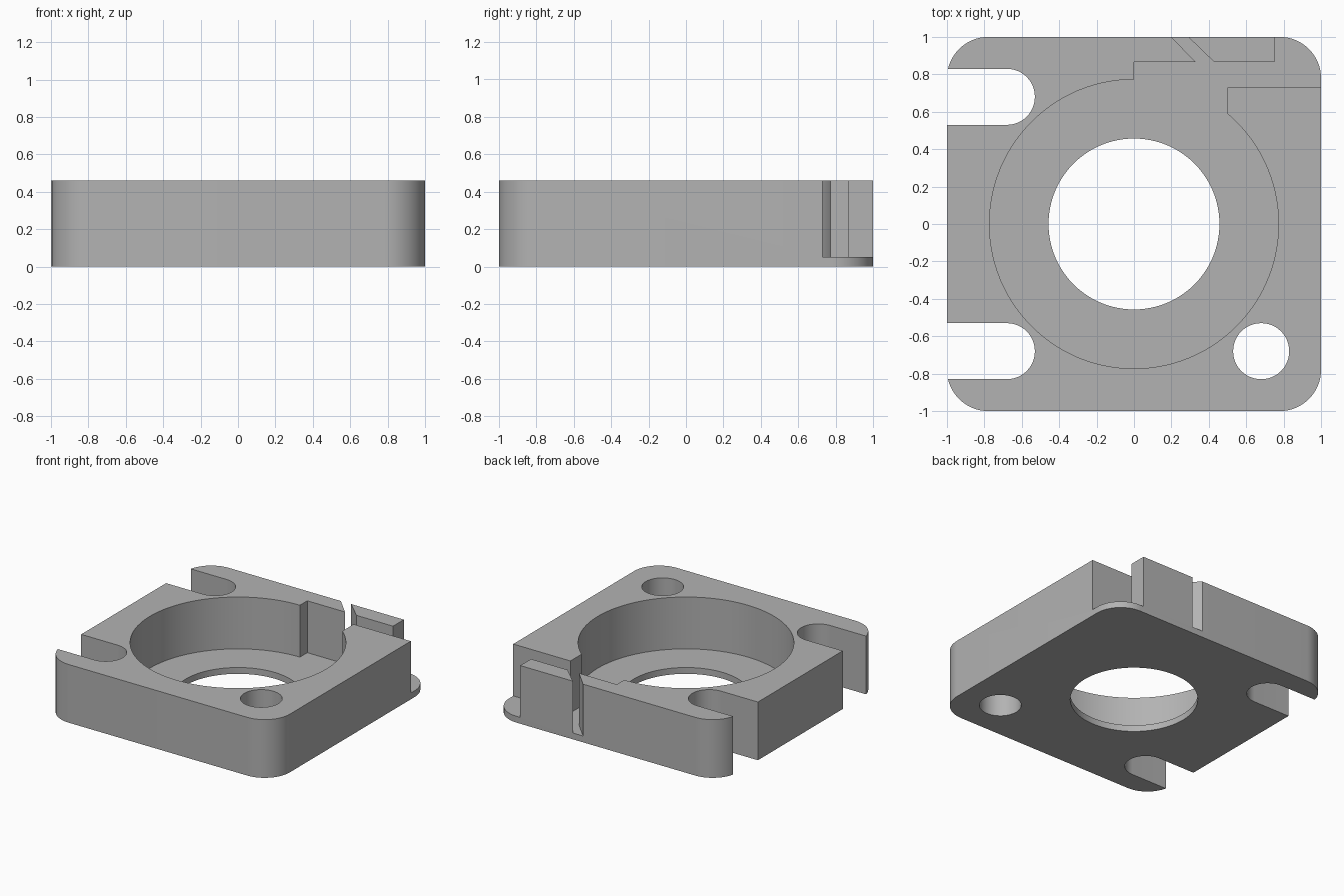
import bpy
import bmesh
from math import sin, cos, pi, radians, atan2

HEIGHT, FLOOR = 0.46, 0.05
CORNER, BORE, RECESS = 0.22, 0.457, 0.773
HOLE, OFFSET = 0.15, 0.68

if "Cube" in bpy.data.objects:
    bpy.data.objects.remove(bpy.data.objects["Cube"])

grey = bpy.data.materials.new("plain_grey")
grey.use_nodes = True
colour = (0.45, 0.45, 0.45, 1)
grey.diffuse_color = colour
grey.node_tree.nodes["Principled BSDF"].inputs["Base Color"].default_value = colour


def arc(cx, cy, r, start, end, steps):
    """Points along an arc, angles in degrees."""
    angles = [radians(start + (end - start) * i / steps) for i in range(steps + 1)]
    return [(cx + r * cos(a), cy + r * sin(a)) for a in angles]


def prism(name, outline, bottom, top):
    """Extrude a flat outline between two heights."""
    bm = bmesh.new()
    face = bm.faces.new([bm.verts.new((x, y, bottom)) for x, y in outline])
    lid = bmesh.ops.extrude_face_region(bm, geom=[face])["geom"]
    moved = [v for v in lid if isinstance(v, bmesh.types.BMVert)]
    bmesh.ops.translate(bm, verts=moved, vec=(0, 0, top - bottom))
    bmesh.ops.recalc_face_normals(bm, faces=bm.faces)
    mesh = bpy.data.meshes.new(name)
    bm.to_mesh(mesh)
    bm.free()
    mesh.materials.append(grey)
    obj = bpy.data.objects.new(name, mesh)
    bpy.context.collection.objects.link(obj)
    return obj


# Rounded square body
inner = 1 - CORNER
outline = []
for i, (sx, sy) in enumerate([(1, 1), (-1, 1), (-1, -1), (1, -1)]):
    outline += arc(sx * inner, sy * inner, CORNER, 90 * i, 90 * i + 90, 16)
body = prism("housing_body", outline, 0, HEIGHT)

# Round recess joined to the side channel and the slanted slit
start = math_angle = atan2(0.59, 0.5) * 180 / pi
recess = arc(0, 0, RECESS, start, -270, 96)
recess += [(0, 0.865), (0.33, 0.865), (0.2, 1), (0.1, 1.1), (0.19, 1.1),
           (0.29, 1), (0.43, 0.865), (0.75, 0.865), (0.75, 1.1),
           (1.1, 1.1), (1.1, 0.73), (0.5, 0.73)]
cutters = [prism("recess_cutter", recess, FLOOR, HEIGHT + 0.1)]

# Central bore and the single round screw hole
cutters.append(prism("bore_cutter", arc(0, 0, BORE, 0, 360, 96)[:-1], -0.1, HEIGHT))
cutters.append(prism("screw_hole_cutter",
                     arc(OFFSET, -OFFSET, HOLE, 0, 360, 48)[:-1], -0.1, HEIGHT + 0.1))

# Open screw slots on the right side
for side, sy in (("front", -1), ("back", 1)):
    y = sy * OFFSET
    slot = arc(-OFFSET, y, HOLE, -90, 90, 24) + [(-1.1, y + HOLE), (-1.1, y - HOLE)]
    cutters.append(prism(side + "_slot_cutter", slot, -0.1, HEIGHT + 0.1))

# Cut the body, then drop the cutters
for cutter in cutters:
    mod = body.modifiers.new(cutter.name, "BOOLEAN")
    mod.operation = "DIFFERENCE"
    mod.solver = "EXACT"
    mod.object = cutter
bpy.context.view_layer.update()
graph = bpy.context.evaluated_depsgraph_get()
result = bpy.data.meshes.new_from_object(body.evaluated_get(graph))
body.modifiers.clear()
body.data = result
for cutter in cutters:
    bpy.data.objects.remove(cutter)

# Smooth curved walls, crisp edges
bpy.ops.object.select_all(action="DESELECT")
body.select_set(True)
bpy.context.view_layer.objects.active = body
bpy.ops.object.shade_smooth_by_angle(angle=radians(30))
